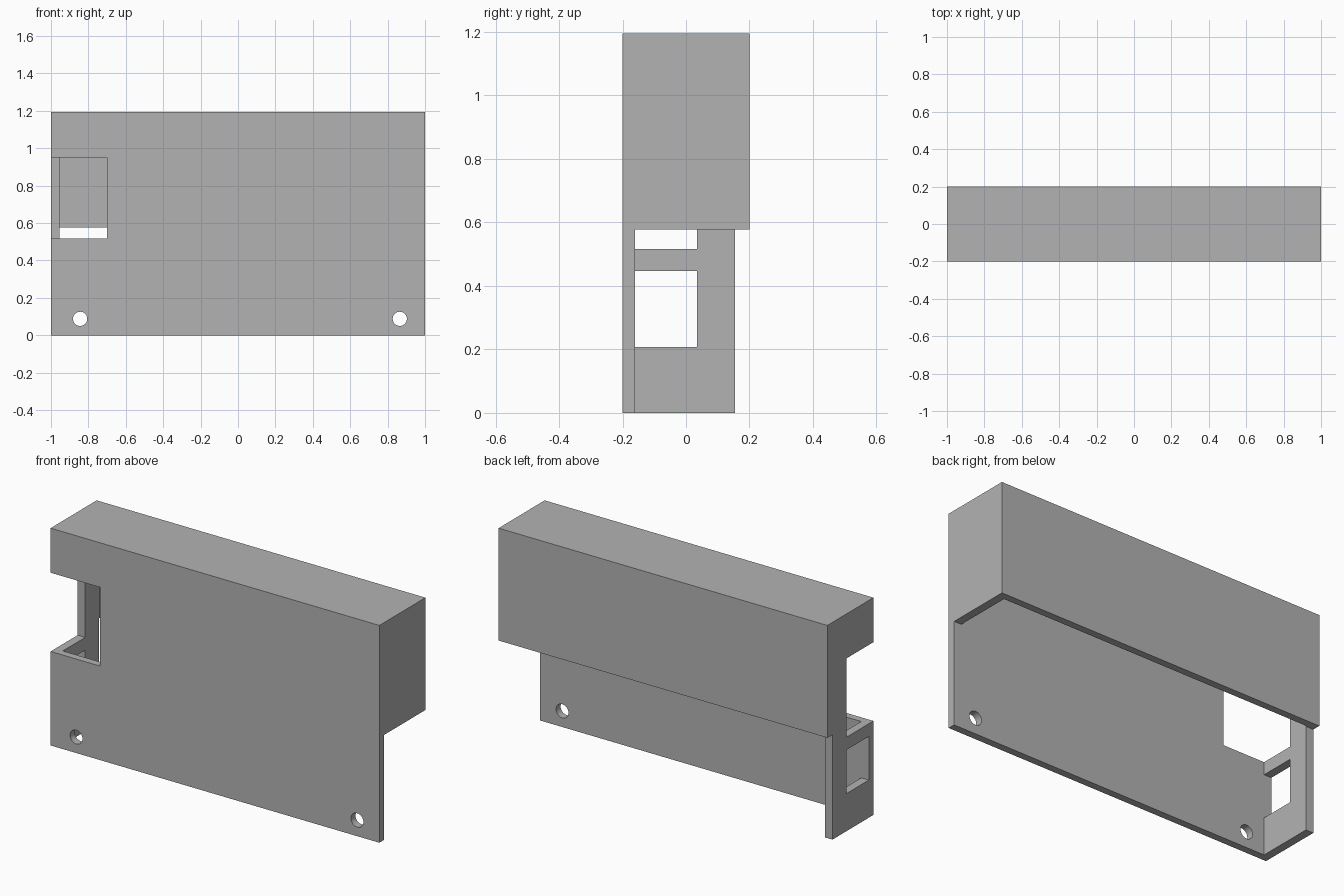
import bpy
import bmesh
from mathutils import Matrix, Vector

cube = bpy.data.objects.get("Cube")
if cube:
    bpy.data.objects.remove(cube, do_unlink=True)

HEIGHT = 1.195
DEPTH = 0.2        # half depth
END = 0.046        # end wall thickness
SKIN = 0.04        # front and back wall thickness
HOOD = 0.577       # lower edge of the hood
INNER = DEPTH - SKIN

grey = bpy.data.materials.new("plain grey")
grey.use_nodes = True
colour = (0.45, 0.45, 0.45, 1)
grey.diffuse_color = colour
grey.node_tree.nodes["Principled BSDF"].inputs["Base Color"].default_value = colour


def make_object(name, bm):
    mesh = bpy.data.meshes.new(name)
    bm.to_mesh(mesh)
    bm.free()
    obj = bpy.data.objects.new(name, mesh)
    bpy.context.collection.objects.link(obj)
    mesh.materials.append(grey)
    return obj


def box(name, low, high):
    low, high = Vector(low), Vector(high)
    bm = bmesh.new()
    place = Matrix.Translation((low + high) / 2) @ Matrix.Diagonal((high - low).to_4d())
    bmesh.ops.create_cube(bm, size=1, matrix=place)
    return make_object(name, bm)


def drill(name, x, z, radius):
    bm = bmesh.new()
    place = Matrix.Translation((x, -DEPTH, z)) @ Matrix.Rotation(1.570796, 4, "X")
    bmesh.ops.create_cone(bm, cap_ends=True, segments=40, radius1=radius,
                          radius2=radius, depth=0.2, matrix=place)
    return make_object(name, bm)


# Outer block of the cover
cover = box("cover", (-1, -DEPTH, 0), (1, DEPTH, HEIGHT))

cutters = [
    # Hollow inside, open at the bottom
    box("cavity_cutter", (END - 1, -INNER, -0.1), (1 - END, INNER, HEIGHT - END)),
    # Back and left end are open below the hood
    box("open_side_cutter", (-0.8, -INNER, -0.2), (1.2, 0.5, HOOD)),
    box("open_back_cutter", (-1.2, 0.155, -0.3), (1.3, 0.6, HOOD)),
    # Corner notch through the front and the right end
    box("notch_cutter", (-1.3, -0.4, 0.517), (-0.7, 0.035, 0.95)),
    # Window in the right end
    box("window_cutter", (-1.4, -INNER, 0.207), (-0.9, 0.035, 0.447)),
    # Screw holes
    drill("right_hole_cutter", -0.844, 0.088, 0.038),
    drill("left_hole_cutter", 0.865, 0.088, 0.038),
]

for cutter in cutters:
    cutter.hide_render = True
    cut = cover.modifiers.new(cutter.name, "BOOLEAN")
    cut.operation = "DIFFERENCE"
    cut.solver = "EXACT"
    cut.object = cutter

# Bake the cuts and drop the cutters
bpy.context.view_layer.update()
graph = bpy.context.evaluated_depsgraph_get()
baked = bpy.data.meshes.new_from_object(cover.evaluated_get(graph))
cover.modifiers.clear()
cover.data = baked
for cutter in cutters:
    bpy.data.objects.remove(cutter, do_unlink=True)

# Round hole walls, sharp edges elsewhere
bpy.ops.object.select_all(action="DESELECT")
cover.select_set(True)
bpy.context.view_layer.objects.active = cover
bpy.ops.object.shade_smooth_by_angle(angle=0.5)
